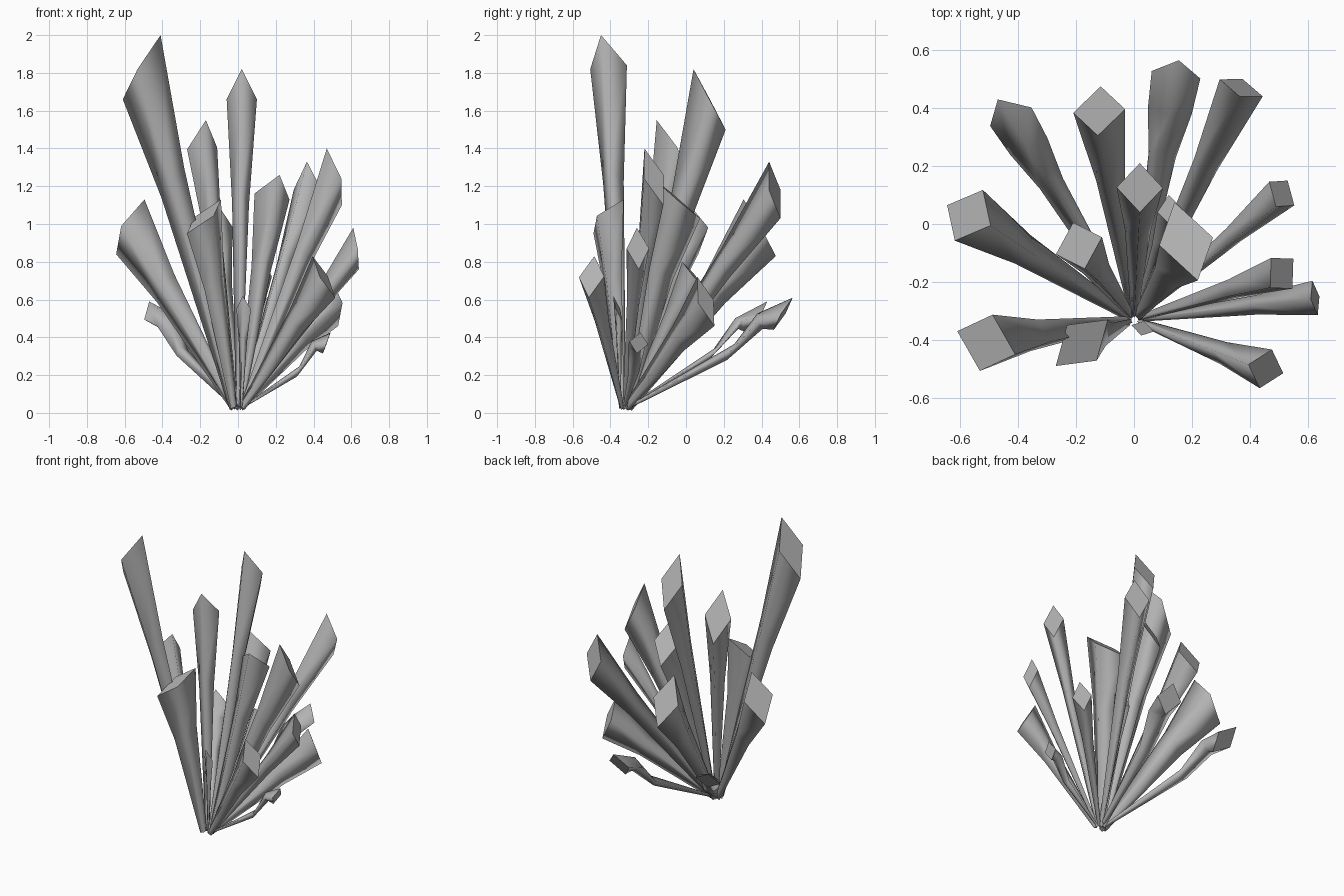
import bpy
import bmesh
from mathutils import Vector

old = bpy.data.objects.get("Cube")
if old:
    bpy.data.objects.remove(old, do_unlink=True)

# One plain stone colour
stone = bpy.data.materials.new("grey_crystal")
stone.use_nodes = True
stone.diffuse_color = (0.45, 0.45, 0.45, 1)
stone.node_tree.nodes["Principled BSDF"].inputs["Base Color"].default_value = stone.diffuse_color

ROOT = Vector((0, -0.33, 0.03))


def crystal(name, centre, tip, half_width):
    """Square shard flaring out from the root, cut off by a slanted flat cap."""
    centre, tip = Vector(centre), Vector(tip)
    outward = Vector((centre.x, centre.y - ROOT.y, 0)).normalized()
    base = ROOT + outward * 0.025
    axis = (centre - base).normalized()
    up = tip - centre
    slant = axis * up.dot(axis)
    flat = up - slant
    side = axis.cross(up).normalized() * half_width
    droop = 0.035 if axis.z < 0.62 else 0

    # Rings as: distance along the shard, width, amount of slant, lift
    rings = [(0, 0.16, 0.06, 0), (0.66, 0.56, 0.45, -droop)]
    if droop:
        rings.append((0.85, 0.9, 0.1, droop))
    rings.append((1, 1, 1, 0))

    bm = bmesh.new()
    loops = []
    for along, width, tilt, lift in rings:
        mid = base.lerp(centre, along) + Vector((0, 0, lift))
        high = flat * width + slant * tilt
        loops.append([bm.verts.new(mid + offset)
                      for offset in (high, side * width, -high, -side * width)])
    for low, top in zip(loops, loops[1:]):
        for i in range(4):
            j = (i + 1) % 4
            bm.faces.new((low[i], low[j], top[j], top[i])).smooth = True
    caps = [bm.faces.new(loops[0][::-1]), bm.faces.new(loops[-1])]
    for cap in caps:
        for edge in cap.edges:
            edge.smooth = False
    bmesh.ops.recalc_face_normals(bm, faces=bm.faces)
    mesh = bpy.data.meshes.new(name)
    bm.to_mesh(mesh)
    bm.free()
    mesh.materials.append(stone)
    bpy.context.collection.objects.link(bpy.data.objects.new(name, mesh))


# Tall shards
crystal("tallest_shard", (-.51, -.41, 1.83), (-.41, -.45, 2), .1)
crystal("tall_centre_shard", (.02, .125, 1.66), (.02, .04, 1.82), .08)
crystal("tall_right_shard", (-.19, -.075, 1.4), (-.17, -.155, 1.55), .085)
crystal("tall_left_shard", (.51, -.17, 1.25), (.47, -.22, 1.4), .065)
crystal("tall_back_shard", (.37, .47, 1.18), (.365, .44, 1.33), .08)
# Middle shards
crystal("broad_shard", (.18, -.06, 1.145), (.22, -.195, 1.26), .095)
crystal("inner_shard", (.13, .04, .73), (.14, -.02, .8), .05)
crystal("back_shard", (-.12, .39, .98), (-.125, .305, 1.13), .09)
crystal("front_shard", (-.18, -.41, 1.04), (-.09, -.33, 1.13), .08)
crystal("right_shard", (-.57, .03, .985), (-.495, -.005, 1.13), .1)
crystal("left_shard", (.625, -.255, .87), (.61, -.26, .98), .06)
# Short and drooping shards
crystal("front_left_shard", (.455, -.5, .72), (.395, -.485, .83), .07)
crystal("back_left_shard", (.51, .105, .59), (.49, .06, .72), .06)
crystal("low_back_shard", (.145, .515, .525), (.155, .565, .61), .085)
crystal("low_right_shard", (-.425, .37, .51), (-.47, .43, .59), .08)
crystal("low_left_shard", (.47, -.25, .37), (.49, -.24, .425), .05)
crystal("small_front_shard", (.03, -.36, .55), (.025, -.385, .62), .04)
